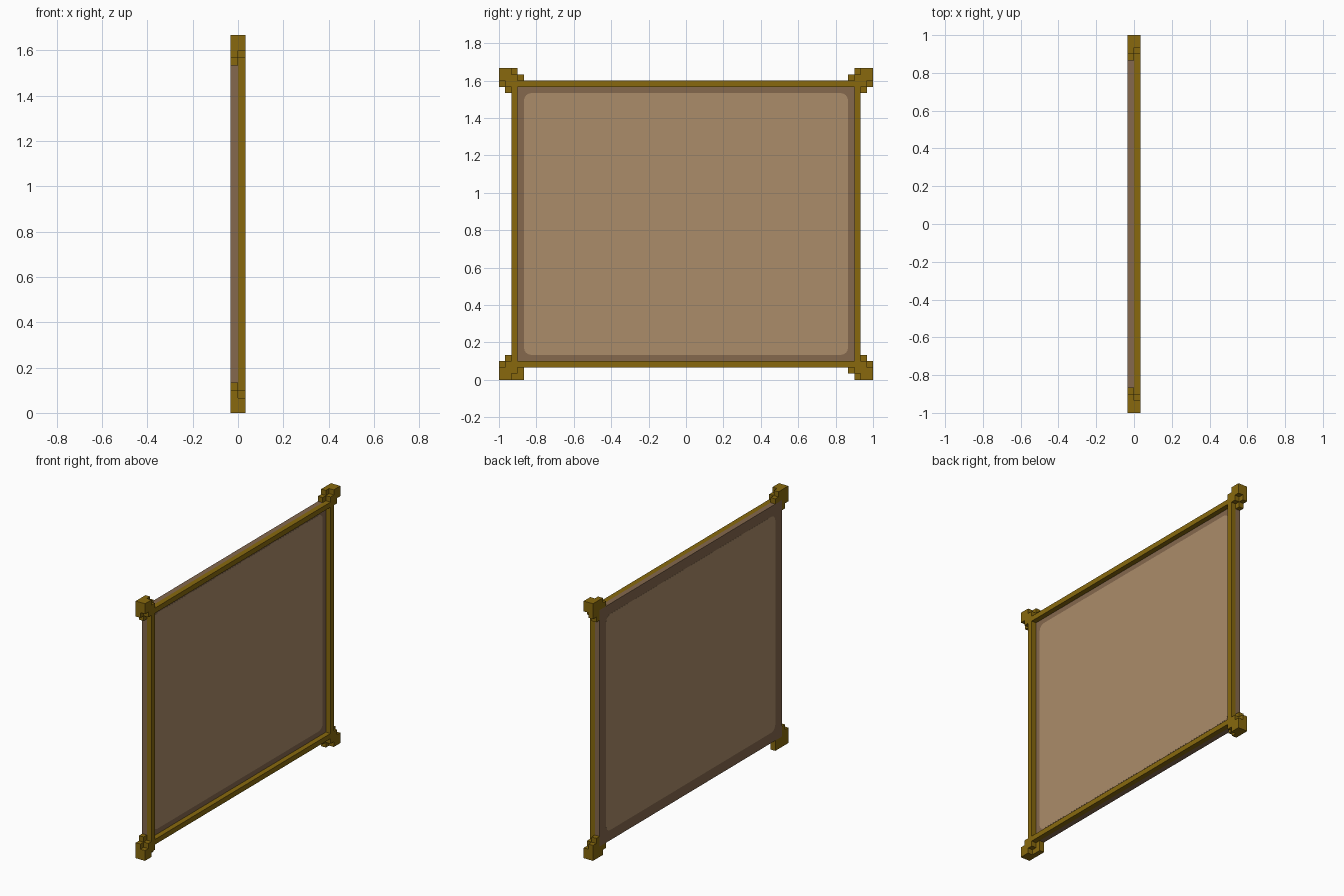
import bpy, bmesh, math

if "Cube" in bpy.data.objects:
    bpy.data.objects.remove(bpy.data.objects["Cube"])

U = 1 / 30            # one grid step
W, H = 30, 50         # half width and full height in steps


def srgb(*rgb):
    return [((c / 255 + 0.055) / 1.055) ** 2.4 if c > 10 else c / 255 / 12.92 for c in rgb] + [1]


def material(name, rgb):
    m = bpy.data.materials.new(name)
    m.use_nodes = True
    m.diffuse_color = srgb(*rgb)
    bsdf = m.node_tree.nodes["Principled BSDF"]
    bsdf.inputs["Base Color"].default_value = srgb(*rgb)
    bsdf.inputs["Roughness"].default_value = 0.9
    return m


GILT = material("dark gold", (136, 105, 13))
EDGE = material("brown border", (133, 104, 77))
CANVAS = material("tan canvas", (171, 140, 106))


def finish(name, bm, mat):
    bmesh.ops.recalc_face_normals(bm, faces=bm.faces)
    mesh = bpy.data.meshes.new(name)
    bm.to_mesh(mesh)
    bm.free()
    mesh.materials.append(mat)
    obj = bpy.data.objects.new(name, mesh)
    bpy.context.collection.objects.link(obj)
    return obj


def boxes(name, spans, mat):
    """Build boxes from (x0, x1, y0, y1, z0, z1) spans in grid steps."""
    bm = bmesh.new()
    for x0, x1, y0, y1, z0, z1 in spans:
        verts = bmesh.ops.create_cube(bm, size=1)["verts"]
        for v in verts:
            v.co.x = (x0 if v.co.x < 0 else x1) * U
            v.co.y = (y0 if v.co.y < 0 else y1) * U
            v.co.z = (z0 if v.co.z < 0 else z1) * U
    return finish(name, bm, mat)


def canvas_plate(name, x0, x1):
    """Thin plate with rounded corners, set on the board."""
    bm = bmesh.new()
    a, z0, z1, r = 26, 4, 46, 1.2
    corners = [(a - r, z1 - r), (-a + r, z1 - r), (-a + r, z0 + r), (a - r, z0 + r)]
    ring = []
    for i, (cy, cz) in enumerate(corners):
        for k in range(5):
            t = math.pi / 2 * (i + k / 4)
            ring.append(bm.verts.new((x0, (cy + r * math.cos(t)) * U, (cz + r * math.sin(t)) * U)))
    face = bm.faces.new(ring)
    out = bmesh.ops.extrude_face_region(bm, geom=[face])
    for v in [g for g in out["geom"] if isinstance(g, bmesh.types.BMVert)]:
        v.co.x = x1
    return finish(name, bm, CANVAS)


# Backing board with a canvas area on both faces
boxes("board", [(-1, 0, -28, 28, 2, 48)], EDGE)
canvas_plate("canvas_face", -0.001, 0.0006)
canvas_plate("canvas_back", -U - 0.0006, -U + 0.001)

# Raised rim on the +x face
boxes("rim", [(0, 1, -28, -27, 2, 48), (0, 1, 27, 28, 2, 48),
              (0, 1, -27, 27, 2, 3), (0, 1, -27, 27, 47, 48)], GILT)

# Stepped corner ornaments: (layer x0, x1, inward y range, inward z range)
ORNAMENT = [
    (-1, 1, 0, 2, 0, 2),
    (-1, 0, 2, 3, 0, 2), (-1, 0, 0, 2, 2, 3),
    (-1, 0, 3, 4, 1, 2), (-1, 0, 1, 2, 3, 4),
    (0, 1, 2, 3, 1, 2), (0, 1, 1, 2, 2, 3),
]
for sy, side in ((-1, "right"), (1, "left")):
    for top in (False, True):
        cells = list(ORNAMENT)
        if sy < 0 and not top:
            cells.append((-1, 0, 3, 4, 0, 1))
        spans = []
        for x0, x1, u0, u1, v0, v1 in cells:
            y = sorted((sy * (W - u0), sy * (W - u1)))
            z = (H - v1, H - v0) if top else (v0, v1)
            spans.append((x0, x1, *y, *z))
        boxes(f"corner_{'top' if top else 'bottom'}_{'front' if sy < 0 else 'back'}", spans, GILT)
